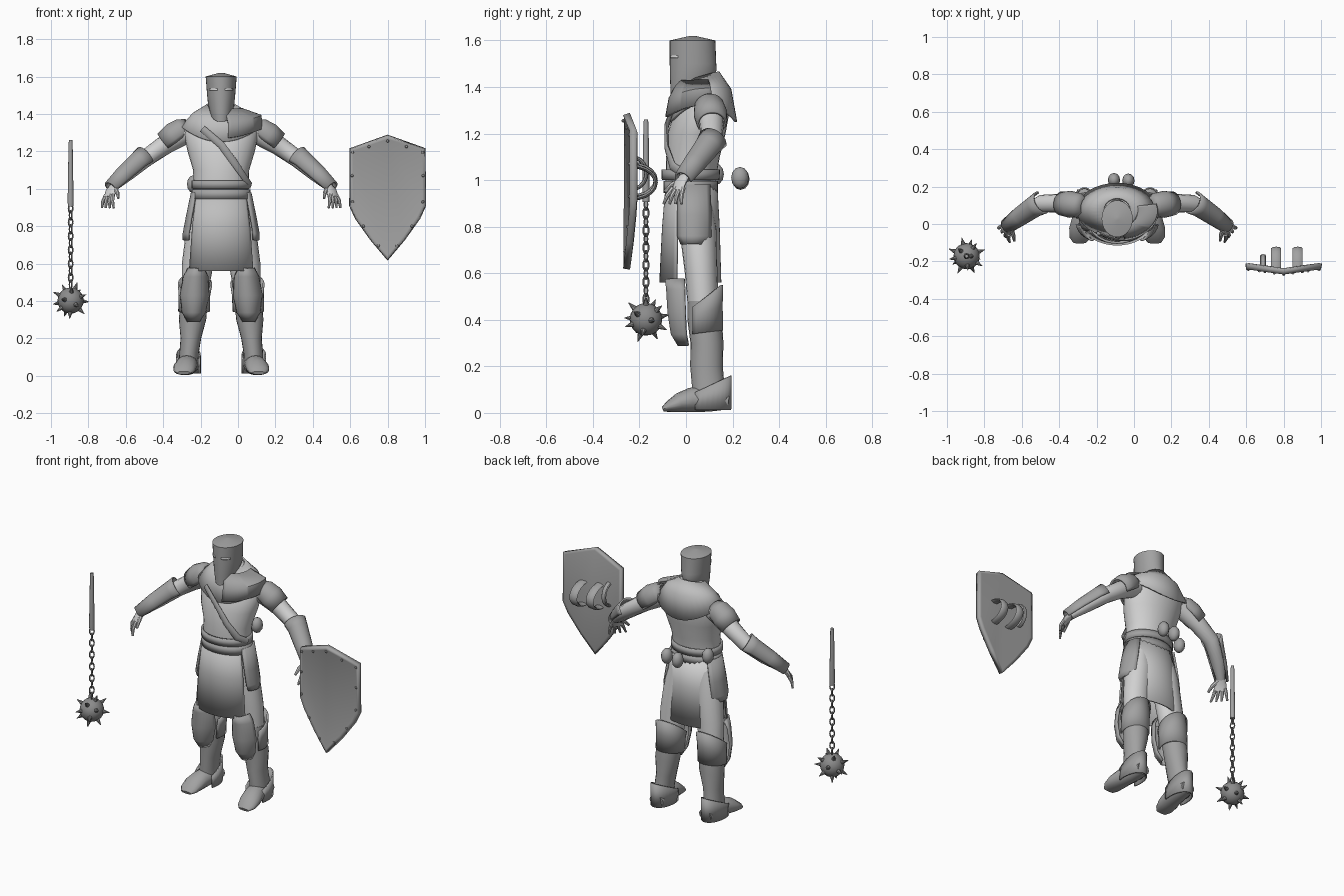
import bpy, bmesh, math
from mathutils import Vector, Matrix

cube = bpy.data.objects.get("Cube")
if cube:
    bpy.data.objects.remove(cube)

CX = -0.09          # centre line of the figure; all x below is relative to it
X, Y, Z = Vector((1, 0, 0)), Vector((0, 1, 0)), Vector((0, 0, 1))
made = []


def material(name, v):
    m = bpy.data.materials.new(name)
    m.use_nodes = True
    col = (v, v, v, 1)
    m.diffuse_color = col
    m.node_tree.nodes["Principled BSDF"].inputs["Base Color"].default_value = col
    return m


STEEL = material("steel grey", 0.36)
CLOTH = material("pale cloth", 0.64)
TABARD = material("worn tabard grey", 0.52)
DARK = material("dark iron", 0.26)
PALE = material("eye slit pale", 0.8)


def finish(name, bm, mat, s=1, thick=0, offset=0, recalc=True):
    for v in bm.verts:
        v.co.x = CX + s * v.co.x
    if recalc:
        bmesh.ops.recalc_face_normals(bm, faces=bm.faces)
    me = bpy.data.meshes.new(name)
    bm.to_mesh(me)
    bm.free()
    me.materials.append(mat)
    ob = bpy.data.objects.new(name, me)
    bpy.context.collection.objects.link(ob)
    if thick:
        mod = ob.modifiers.new("thickness", "SOLIDIFY")
        mod.thickness, mod.offset = thick, offset
    made.append(ob)
    return ob


def skin(name, rows, mat, s, closed, thick):
    """Bridge rows of points into a surface, capped unless it is a shell."""
    bm = bmesh.new()
    vs = [[bm.verts.new(p) for p in row] for row in rows]
    n = len(rows[0])
    for a, b in zip(vs, vs[1:]):
        for i in range(n if closed else n - 1):
            j = (i + 1) % n
            bm.faces.new((a[i], a[j], b[j], b[i]))
    if closed and not thick:
        bm.faces.new(vs[0])
        bm.faces.new(vs[-1])
    return finish(name, bm, mat, s, thick)


def angles(arc, n):
    closed = arc[1] - arc[0] == 360
    return closed, [math.radians(arc[0] + (arc[1] - arc[0]) * i / (n if closed else n - 1))
                    for i in range(n)]


def loft(name, rings, mat, s=1, arc=(0, 360), n=20, thick=0):
    """Level rings: x, y, z, half width, half depth, then tilt to the back, lift at the sides."""
    closed, angs = angles(arc, n)
    rows = []
    for ring in rings:
        x, y, z, rx, ry, tilt, lift = (tuple(ring) + (0, 0))[:7]
        rows.append([(x + rx * math.cos(a), y + ry * math.sin(a),
                      z + tilt * math.sin(a) + lift * math.cos(a) ** 2) for a in angs])
    return skin(name, rows, mat, s, closed, thick)


def tube(name, path, mat, s=1, arc=(0, 360), n=12, thick=0, ref=Z):
    """Rings square to a path of x, y, z, radius along ref, radius across."""
    closed, angs = angles(arc, n)
    pts = [Vector(p[:3]) for p in path]
    rows = []
    for i, p in enumerate(path):
        t = (pts[min(i + 1, len(pts) - 1)] - pts[max(i - 1, 0)]).normalized()
        a = (ref - t * ref.dot(t)).normalized()
        b = t.cross(a)
        rows.append([pts[i] + a * p[3] * math.cos(g) + b * p[-1] * math.sin(g) for g in angs])
    return skin(name, rows, mat, s, closed, thick)


def ball(name, loc, size, mat, seg=16):
    bm = bmesh.new()
    bmesh.ops.create_uvsphere(bm, u_segments=seg, v_segments=seg // 2, radius=1)
    bmesh.ops.scale(bm, vec=size, verts=bm.verts)
    bmesh.ops.translate(bm, vec=loc, verts=bm.verts)
    return finish(name, bm, mat)


# Torso, collar and helmet
loft("torso", [(0, .03, .85, .15, .09), (0, .02, 1.0, .147, .108), (0, .03, 1.1, .15, .115),
               (0, .045, 1.2, .18, .125), (0, .07, 1.3, .2, .118), (0, .085, 1.36, .18, .1),
               (0, .08, 1.41, .12, .08), (0, .075, 1.45, .06, .06)], CLOTH, n=28)
loft("collar", [(0, .07, 1.445, .072, .068, .02), (0, .08, 1.37, .15, .11, .02, .03),
                (0, .075, 1.25, .213, .14, 0, .08)], TABARD, n=32, thick=.01)
loft("helmet", [(0, .032, 1.41, .058, .097, .053), (0, .032, 1.45, .07, .1, .03),
                (0, .03, 1.5, .075, .1), (0, .028, 1.6, .083, .098),
                (0, .028, 1.62, .01, .01)], STEEL, n=32)
loft("shoulder_plate", [(0, .07, 1.425, .11, .1), (0, .07, 1.36, .21, .14, .01, .03),
                        (0, .07, 1.27, .215, .155, 0, .05)], STEEL, arc=(-80, 15), thick=.014)

# Tabard skirt, belts, strap and pouches
loft("skirt_front", [(0, .02, .98, .15, .103), (0, .025, .8, .175, .123), (0, .03, .56, .195, .14)],
     TABARD, arc=(-150, -30), thick=.01)
loft("skirt_back", [(0, .02, .98, .152, .11), (0, .025, .8, .175, .115), (0, .03, .56, .19, .117)],
     CLOTH, arc=(30, 150), thick=.01)
loft("upper_belt", [(0, .02, 1.0, .152, .118), (0, .02, 1.045, .152, .12)], STEEL, n=32, thick=.012)
loft("lower_belt", [(0, .02, .945, .154, .113), (0, .02, .997, .152, .113)], STEEL, n=32, thick=.008)
tube("chest_strap", [(-.1, -.05, 1.32, .02, .009), (0, -.083, 1.235, .02, .009),
                     (.07, -.083, 1.14, .02, .009), (.125, -.058, 1.06, .02, .009),
                     (.155, 0, 1.02, .02, .009)], STEEL, n=8)
for loc in ((-.017, .235, 1.005), (.06, .232, 1.01), (-.15, .125, 1.025)):
    ball("pouch", loc, (.033, .038, .047), STEEL, 12)

for s, side in ((1, "left"), (-1, "right")):
    # Helmet slit and hip plate
    loft(side + "_eye_slit", [(0, .029, 1.525, .079, .099), (0, .029, 1.536, .08, .1)], PALE, s,
         (-75, -40), 6, .004)
    loft(side + "_hip_plate", [(0, .03, .98, .156, .12), (0, .03, .85, .183, .13),
                               (0, .03, .76, .2, .13), (0, .03, .725, .2, .1)],
         STEEL, s, (-30, 36), 8, .012)

    # Leg, boot and guards
    loft(side + "_thigh", [(.14, .075, .44, .07, .066), (.125, .065, .6, .085, .07),
                           (.1, .05, .8, .085, .08), (.09, .04, .92, .06, .07)], CLOTH, s)
    loft(side + "_shin", [(.175, .1, .03, .05, .075), (.172, .095, .12, .052, .07),
                          (.162, .088, .2, .055, .07), (.153, .09, .3, .073, .071),
                          (.145, .08, .4, .073, .074), (.14, .075, .48, .074, .068)], STEEL, s)
    tube(side + "_foot", [(.17, .18, .05, .045, .036), (.175, .1, .06, .055, .055),
                          (.185, .02, .056, .058, .052), (.195, -.03, .043, .062, .042),
                          (.2, -.075, .026, .055, .024), (.2, -.1, .015, .035, .01)],
         STEEL, s, n=16, ref=X)
    loft(side + "_heel_guard", [(.175, .085, .013, .062, .106), (.175, .085, .11, .062, .108, .05)],
         STEEL, s, (-25, 205), 20, .008)
    loft(side + "_knee_band", [(.145, .075, .345, .08, .08, .01), (.143, .075, .43, .08, .078, .03),
                               (.14, .075, .49, .087, .08, .06)], STEEL, s, (-35, 215), 20, .01)
    loft(side + "_knee_guard", [(.135, .03, .575, .04, .115), (.136, .03, .53, .066, .11),
                                (.142, .03, .43, .078, .104), (.146, .03, .34, .062, .09),
                                (.148, .03, .29, .03, .06)], STEEL, s, (-162, -18), 14, .012)

    # Arm, shoulder cap and bracer
    tube(side + "_arm", [(.17, .095, 1.31, .06), (.3, .11, 1.235, .052), (.4, .11, 1.165, .047),
                         (.5, .055, 1.085, .042), (.575, -.005, 1.015, .027)], CLOTH, s, n=16)
    tube(side + "_shoulder_cap", [(.175, .095, 1.33, .042), (.205, .1, 1.315, .06),
                                  (.25, .105, 1.285, .067), (.3, .11, 1.245, .059)],
         STEEL, s, (-125, 125), 16, .01)
    tube(side + "_bracer", [(.405, .115, 1.17, .06), (.44, .095, 1.143, .053), (.52, .04, 1.072, .046),
                            (.59, -.012, 1.005, .036)], STEEL, s, (-115, 115), 16, .01)

    # Hand with spread fingers
    tube(side + "_palm", [(.568, 0, 1.02, .018, .025), (.588, -.024, .99, .016, .036),
                          (.6, -.038, .955, .011, .036)], CLOTH, s)
    spread = Vector((.64, .77, 0))
    for k in range(4):
        o = spread * (k - 1.5)
        base, mid, tip = (Vector(c) + o * w for c, w in (((.597, -.034, .968), .019),
                          ((.607, -.05, .935), .026), ((.606, -.058, .897), .033)))
        tube(side + "_finger", [(*base, .011), (*mid, .01), (*tip, .006)], CLOTH, s, n=8)
    tube(side + "_thumb", [(.57, -.015, 1.005, .014), (.555, -.06, .98, .011), (.55, -.09, .95, .007)],
         CLOTH, s, n=8)

# Shield: two flat halves meeting in a ridge, with a raised rim
SX = .89


def shield_y(d):
    return -.27 + .14 * abs(d)


bm = bmesh.new()
top, tip = (bm.verts.new((SX, shield_y(0), z)) for z in (1.28, .62))
for s in (1, -1):
    edge = [bm.verts.new((SX + s * d, shield_y(d), z))
            for d, z in ((.2, 1.212), (.2, .91), (.17, .845), (.09, .73))]
    loop = [top] + edge + [tip]
    bm.faces.new(loop[::-1] if s > 0 else loop)
bm.normal_update()
for f in bm.faces:
    if f.normal.y > 0:
        f.normal_flip()
bmesh.ops.inset_region(bm, faces=bm.faces[:], thickness=.014, depth=-.005,
                       use_boundary=True, use_even_offset=True)
finish("shield", bm, STEEL, thick=.03, offset=-1, recalc=False)

for d, z in ((0, 1.255), (.1, 1.225), (.188, 1.195), (.19, 1.07), (.188, .93), (.13, .8), (.05, .695)):
    for s in ((1, -1) if d else (1,)):
        ball("rivet", (SX + s * d, shield_y(d), z), (.008, .007, .008), STEEL, 8)

# Arm straps and a small grip on the shield back
for d, z0, reach, width in ((-.04, 1.0, .105, .027), (.075, .99, .105, .027), (-.11, 1.03, .065, .016)):
    arch = [math.pi * i / 10 for i in range(11)]
    tube("shield_strap", [(SX + d, -.235 + reach * math.sin(a), z0 + .07 * math.cos(a), width, .009)
                          for a in arch], STEEL, n=8, ref=X)

# Flail: grip, chain, spiked head
FX, FY, FZ, R = -.805, -.172, .402, .07
tube("flail_grip", [(FX, FY, .905, .014), (FX, FY, .93, .016), (FX, FY, 1.24, .011),
                    (FX, FY, 1.26, .009)], STEEL, ref=X)
for i in range(12):
    turn = Matrix.Rotation(math.radians(90 * (i % 2) + 30), 3, "Z")
    ring = []
    for k in range(13):
        a = math.tau * k / 12
        p = turn @ Vector((.013 * math.cos(a), 0, .024 * math.sin(a)))
        ring.append((FX + p.x, FY + p.y, .895 - i * .037 + p.z, .0042))
    tube("chain_link", ring, DARK, n=6, ref=turn @ Y)
ball("flail_head", (FX, FY, FZ), (R, R, R), DARK, 20)
COUNT = 16
for i in range(COUNT):
    h = 1 - 2 * (i + .5) / COUNT
    a = i * math.pi * (3 - math.sqrt(5))
    r = math.sqrt(1 - h * h)
    d = Vector((r * math.cos(a), r * math.sin(a), h))
    c = Vector((FX, FY, FZ))
    tube("flail_spike", [(*(c + d * R * .9), .014), (*(c + d * (R + .034)), .0015)], DARK,
         n=8, ref=d.orthogonal())

# Smooth shading with sharp edges kept
bpy.ops.object.select_all(action="DESELECT")
for ob in made:
    ob.select_set(True)
bpy.context.view_layer.objects.active = made[0]
bpy.ops.object.shade_smooth_by_angle(angle=math.radians(40))
